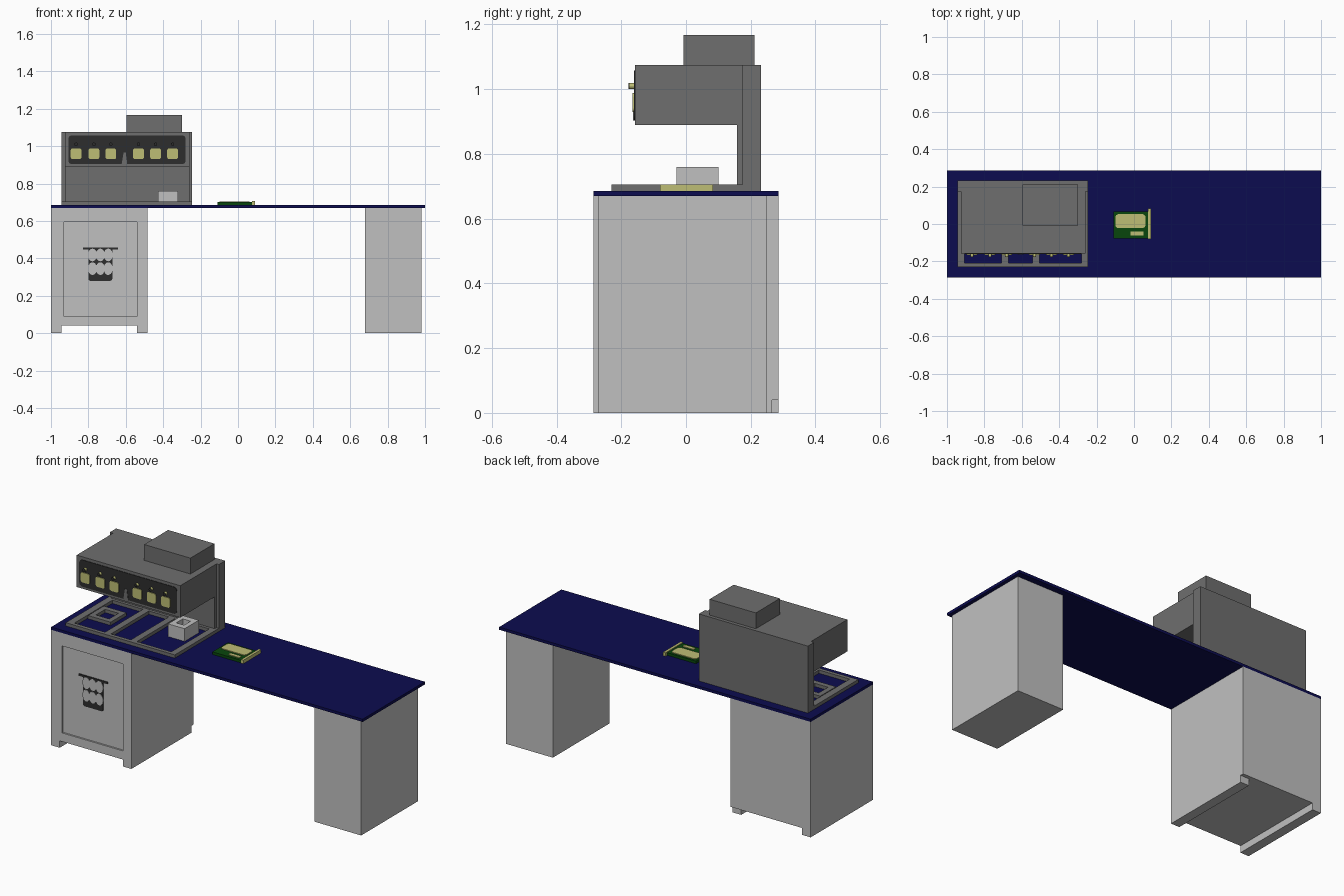
import bpy, bmesh, math

cube = bpy.data.objects.get("Cube")
if cube:
    bpy.data.objects.remove(cube, do_unlink=True)


def srgb(r, g, b):
    def lin(c):
        c /= 255
        return c / 12.92 if c <= 0.04045 else ((c + 0.055) / 1.055) ** 2.4
    return (lin(r), lin(g), lin(b), 1)


def material(name, rgb):
    m = bpy.data.materials.new(name)
    m.use_nodes = True
    m.diffuse_color = srgb(*rgb)
    m.node_tree.nodes["Principled BSDF"].inputs["Base Color"].default_value = srgb(*rgb)
    return m


SILVER = material("light grey", (192, 192, 192))
GREY = material("mid grey", (110, 110, 110))
DARK = material("charcoal", (45, 45, 45))
NAVY = material("navy blue", (12, 12, 80))
YELLOW = material("pale yellow", (190, 190, 117))
GREEN = material("dark green", (8, 70, 12))


def finish(name, bm, *mats):
    bmesh.ops.recalc_face_normals(bm, faces=bm.faces[:])
    me = bpy.data.meshes.new(name)
    bm.to_mesh(me)
    bm.free()
    for m in mats:
        me.materials.append(m)
    ob = bpy.data.objects.new(name, me)
    bpy.context.collection.objects.link(ob)
    return ob


def rect(u0, u1, v0, v1):
    return [(u0, v0), (u1, v0), (u1, v1), (u0, v1)]


def rounded(u0, u1, v0, v1, r, n=4):
    pts = []
    corners = [(u1 - r, v1 - r), (u0 + r, v1 - r), (u0 + r, v0 + r), (u1 - r, v0 + r)]
    for i, (cu, cv) in enumerate(corners):
        for k in range(n + 1):
            a = math.pi / 2 * (i + k / n)
            pts.append((cu + r * math.cos(a), cv + r * math.sin(a)))
    return pts


def ellipse(cu, cv, ru, rv, n=20):
    return [(cu + ru * math.cos(2 * math.pi * k / n),
             cv + rv * math.sin(2 * math.pi * k / n)) for k in range(n)]


def place(axis, u, v, w):
    return (u, w, v) if axis == "y" else (u, v, w)


# Solid outline swept along y or z; with a hole outline it becomes a frame
def prism(name, pts, w0, w1, mat, axis="z", hole=None):
    bm = bmesh.new()
    n = len(pts)
    loops = [[bm.verts.new(place(axis, u, v, w)) for u, v in p]
             for p in (pts, hole) if p for w in (w0, w1)]
    if hole:
        order = [loops[0], loops[1], loops[3], loops[2], loops[0]]
    else:
        order = loops
        bm.faces.new(loops[0])
        bm.faces.new(loops[1])
    for a, b in zip(order, order[1:]):
        for i in range(n):
            j = (i + 1) % n
            bm.faces.new((a[i], a[j], b[j], b[i]))
    return finish(name, bm, mat)


def box(name, x0, x1, y0, y1, z0, z1, mat):
    return prism(name, rect(x0, x1, y0, y1), z0, z1, mat)


# Table top and the two cabinets carrying it
box("table_top", -1, 1, -0.285, 0.285, 0.67, 0.686, NAVY)
box("left_cabinet", 0.68, 0.98, -0.27, 0.25, 0, 0.67, SILVER)
box("right_cabinet", -1, -0.485, -0.275, 0.285, 0.04, 0.67, SILVER)
prism("cabinet_door_frame", rect(-1, -0.485, 0.04, 0.67), -0.285, -0.275, SILVER,
      "y", rect(-0.93, -0.54, 0.09, 0.595))
box("outer_foot_rail", -1, -0.945, -0.285, 0.285, 0, 0.04, SILVER)
box("inner_foot_rail", -0.54, -0.485, -0.285, 0.265, 0, 0.04, SILVER)

# Painted pattern on the door
prism("door_pattern", rounded(-0.8, -0.672, 0.28, 0.455, 0.01), -0.279, -0.275, DARK, "y")
prism("door_pattern_bar", rect(-0.83, -0.642, 0.447, 0.459), -0.279, -0.275, DARK, "y")
for cx in (-0.778, -0.736, -0.694):
    for cz in (0.418, 0.345):
        prism("door_pattern_disc", ellipse(cx, cz, 0.024, 0.034), -0.281, -0.278, SILVER, "y")

# Machine: back column, overhanging head and top box
box("machine_back", -0.945, -0.245, 0.175, 0.232, 0.686, 1.075, GREY)
box("machine_column", -0.925, -0.26, 0.157, 0.176, 0.686, 1.075, GREY)
box("machine_head", -0.925, -0.26, -0.158, 0.176, 0.89, 1.075, GREY)
box("machine_top_box", -0.597, -0.3, -0.008, 0.212, 1.075, 1.167, GREY)

# Control panel with buttons and knobs
prism("control_panel", rounded(-0.907, -0.28, 0.903, 1.058, 0.02), -0.161, -0.158, DARK, "y")
prism("panel_divider", [(-0.622, 0.903), (-0.592, 0.903), (-0.6, 0.965), (-0.612, 0.965)],
      -0.163, -0.16, GREY, "y")
for cx in (-0.866, -0.77, -0.68, -0.532, -0.441, -0.35):
    prism("panel_button", rounded(cx - 0.029, cx + 0.029, 0.93, 0.988, 0.012),
          -0.165, -0.16, YELLOW, "y")
    prism("panel_knob", ellipse(cx, 1.01, 0.009, 0.009, 12), -0.175, -0.158, YELLOW, "y")
    prism("panel_knob_cap", ellipse(cx, 1.01, 0.009, 0.009, 12), -0.177, -0.175, DARK, "y")

# Open tray frame under the head, with cross bars and a loose square ring
prism("tray_frame", rect(-0.945, -0.245, -0.23, 0.175), 0.686, 0.705, GREY,
      "z", rect(-0.905, -0.282, -0.208, 0.14))
for x0 in (-0.708, -0.542):
    box("tray_bar", x0, x0 + 0.038, -0.21, 0.145, 0.686, 0.705, GREY)
prism("tray_ring", rect(-0.9, -0.755, -0.09, 0.055), 0.686, 0.705, GREY,
      "z", rect(-0.87, -0.785, -0.06, 0.025))

# Small open box standing on the tray
prism("open_box", rect(-0.428, -0.322, -0.03, 0.1), 0.7, 0.76, SILVER,
      "z", rect(-0.4, -0.35, 0.005, 0.065))
box("open_box_floor", -0.428, -0.322, -0.03, 0.1, 0.686, 0.702, SILVER)

# Green board with yellow plates and an end bar
box("board", -0.11, 0.077, -0.078, 0.066, 0.686, 0.701, GREEN)
prism("board_plate", rounded(-0.1, 0.062, -0.022, 0.053, 0.018), 0.7, 0.705, YELLOW)
prism("board_small_plate", rounded(-0.02, 0.052, -0.062, -0.04, 0.006), 0.7, 0.705, YELLOW)
box("board_end_bar", 0.075, 0.09, -0.08, 0.083, 0.686, 0.706, YELLOW)
